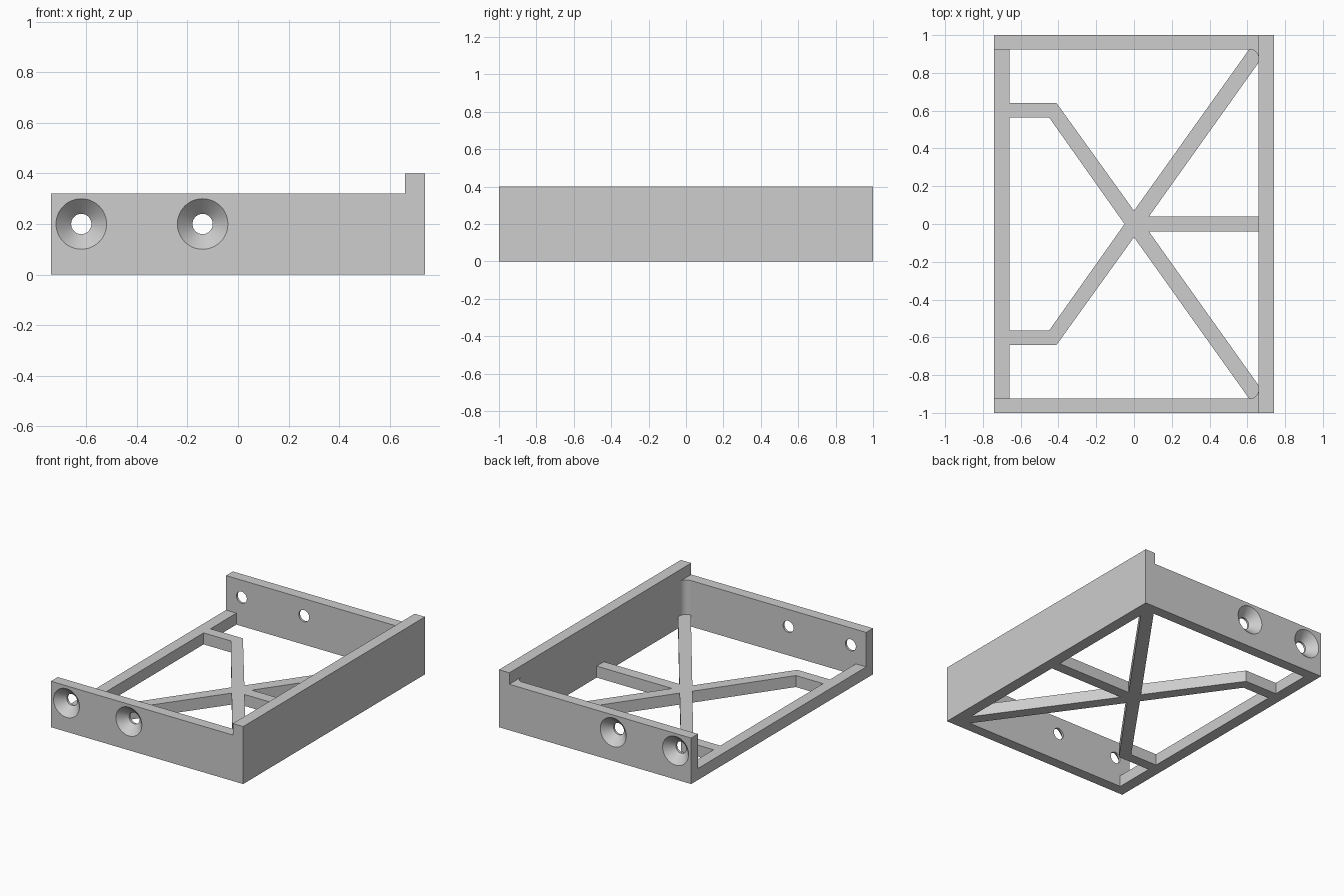
import bpy, bmesh
from math import radians, sin, cos, pi
from mathutils import Vector, Matrix

cube = bpy.data.objects.get("Cube")
if cube:
    bpy.data.objects.remove(cube, do_unlink=True)

# Main dimensions
W, L = 0.74, 1.0            # half extents
WI, LI = 0.66, 0.925        # inner half extents
FLOOR, WALL, TOP = 0.08, 0.32, 0.40
FILLET = 0.05

GREY = (0.61, 0.61, 0.61, 1)
grey = bpy.data.materials.new("plain_grey")
grey.use_nodes = True
grey.diffuse_color = GREY
grey.node_tree.nodes["Principled BSDF"].inputs["Base Color"].default_value = GREY


def add_object(name, bm):
    bmesh.ops.remove_doubles(bm, verts=bm.verts, dist=1e-5)
    bmesh.ops.recalc_face_normals(bm, faces=bm.faces)
    mesh = bpy.data.meshes.new(name)
    bm.to_mesh(mesh)
    bm.free()
    mesh.materials.append(grey)
    obj = bpy.data.objects.new(name, mesh)
    bpy.context.collection.objects.link(obj)
    return obj


def plate(name, outlines, height):
    """Solid plate from an outer outline and optional window outlines."""
    curve = bpy.data.curves.new(name + "_outline", 'CURVE')
    curve.dimensions, curve.fill_mode, curve.extrude = '2D', 'BOTH', height / 2
    for pts in outlines:
        spline = curve.splines.new('POLY')
        spline.points.add(len(pts) - 1)
        for p, (x, y) in zip(spline.points, pts):
            p.co = (x, y, 0, 1)
        spline.use_cyclic_u = True
    helper = bpy.data.objects.new(name + "_outline", curve)
    bpy.context.collection.objects.link(helper)
    dg = bpy.context.evaluated_depsgraph_get()
    mesh = bpy.data.meshes.new_from_object(helper.evaluated_get(dg))
    bm = bmesh.new()
    bm.from_mesh(mesh)
    bmesh.ops.translate(bm, verts=bm.verts, vec=(0, 0, height / 2))
    bpy.data.objects.remove(helper, do_unlink=True)
    bpy.data.meshes.remove(mesh)
    return add_object(name, bm)


def combine(target, tool, operation):
    mod = target.modifiers.new(operation.title(), 'BOOLEAN')
    mod.operation, mod.solver, mod.object = operation, 'EXACT', tool
    bpy.context.view_layer.objects.active = target
    bpy.ops.object.modifier_apply(modifier=mod.name)
    bpy.data.objects.remove(tool, do_unlink=True)


def flip(pts):
    return [(x, -y) for x, y in reversed(pts)]


def rect(x0, x1, y):
    return [(x0, -y), (x1, -y), (x1, y), (x0, y)]


# Floor frame with cross braces left between the windows
side_window = [(-WI, LI), (-WI, 0.64), (-0.41, 0.64), (0, 0.07), (0.61, LI)]
brace_window = [(0.079, 0.04), (WI, 0.04), (WI, 0.855)]
rail_window = [(-WI, -0.565), (-0.45, -0.565), (-0.05, 0), (-0.45, 0.565), (-WI, 0.565)]
windows = [side_window, flip(side_window), brace_window, flip(brace_window), rail_window]
frame = plate("bracket_frame", [rect(-W, W, L)] + windows, FLOOR)

# Three joined walls, open over the low rail, with rounded inner corners
arc = [(WI - FILLET + FILLET * sin(a), LI - FILLET + FILLET * cos(a))
       for a in (pi / 2 * i / 8 for i in range(9))]
half = [(W, L), (-W, L), (-W, LI)] + arc
walls = plate("walls", [half + flip(half)], WALL)
combine(frame, walls, 'UNION')

# Taller long wall
tall_wall = plate("tall_wall", [rect(WI, W, L)], TOP)
combine(frame, tall_wall, 'UNION')

# Countersunk screw holes through both short walls
bm = bmesh.new()
profile = [(0, -1.02), (0.12, -1.02), (0.04, -0.94), (0.04, -0.85), (0, -0.85)]
for x in (-0.62, -0.14):
    for turn in (0, pi):
        verts = [bm.verts.new((r, y, 0)) for r, y in profile]
        edges = [bm.edges.new(pair) for pair in zip(verts, verts[1:])]
        bmesh.ops.spin(bm, geom=verts + edges, cent=(0, 0, 0), axis=(0, 1, 0),
                       dvec=(0, 0, 0), angle=2 * pi, steps=48, use_duplicate=False)
        fresh = [v for v in bm.verts if not v.tag]
        place = Matrix.Translation(Vector((x, 0, 0.2))) @ Matrix.Rotation(turn, 4, 'Z')
        bmesh.ops.transform(bm, matrix=place, verts=fresh)
        for v in fresh:
            v.tag = True
cutter = add_object("screw_hole_cutter", bm)
cutter.hide_render = True
combine(frame, cutter, 'DIFFERENCE')

# Smooth round surfaces, crisp edges
bpy.ops.object.select_all(action='DESELECT')
frame.select_set(True)
bpy.context.view_layer.objects.active = frame
bpy.ops.object.shade_smooth_by_angle(angle=radians(30))
weighted = frame.modifiers.new("Weighted Normals", 'WEIGHTED_NORMAL')
weighted.keep_sharp = True
